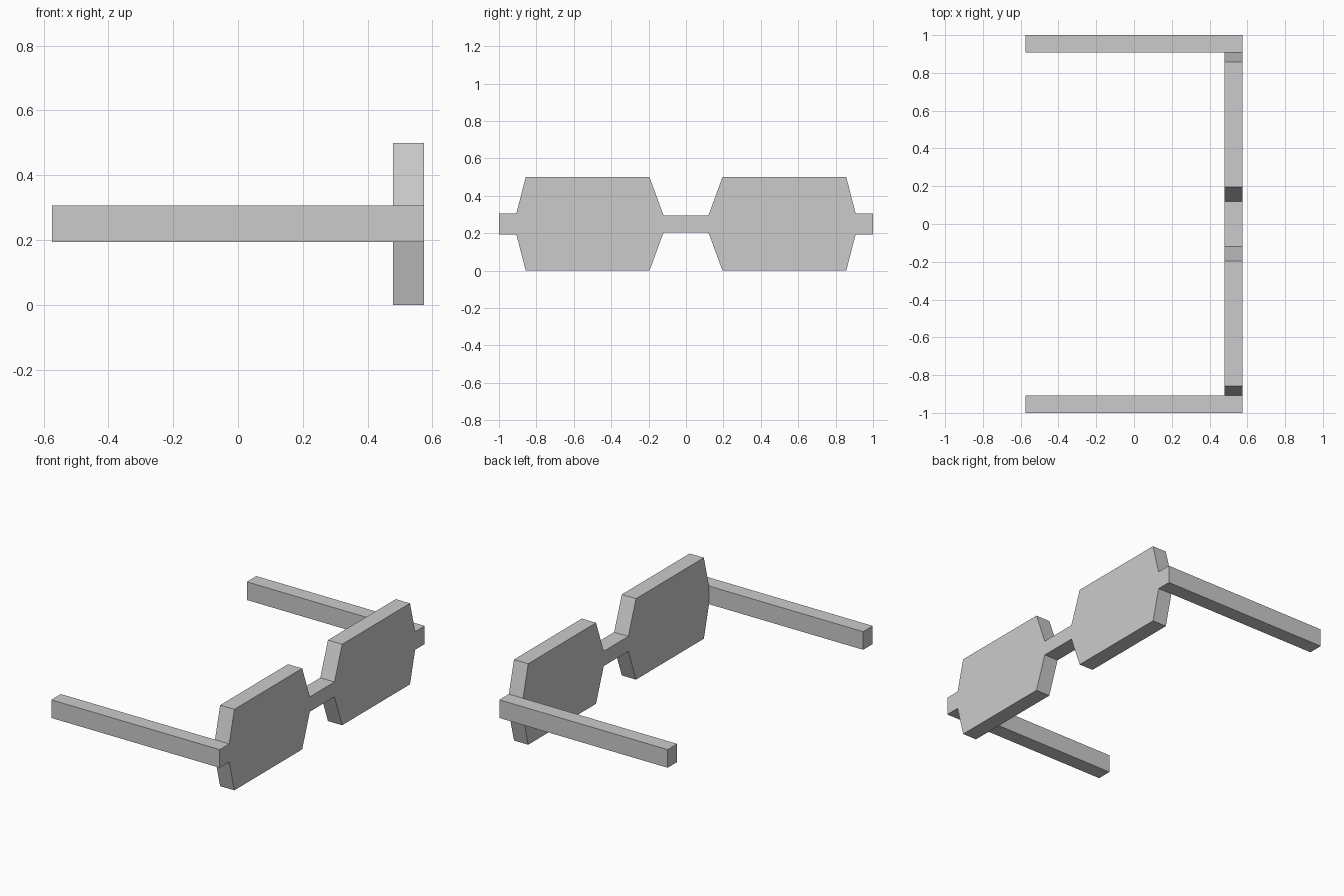
import bpy
import bmesh

if "Cube" in bpy.data.objects:
    bpy.data.objects.remove(bpy.data.objects["Cube"])

X_BACK, X_LENS, X_FRONT = -0.575, 0.478, 0.575   # arm tip, lens rear, lens front
Z_MID = 0.25

grey = bpy.data.materials.new("light grey")
grey.diffuse_color = (0.6, 0.6, 0.6, 1)
grey.use_nodes = True
grey.node_tree.nodes["Principled BSDF"].inputs["Base Color"].default_value = grey.diffuse_color


def prism(name, outline, x0, x1):
    """Extrude a closed (y, z) outline along x from x0 to x1."""
    bm = bmesh.new()
    face = bm.faces.new([bm.verts.new((x0, y, z)) for y, z in outline])
    ext = bmesh.ops.extrude_face_region(bm, geom=[face])
    verts = [v for v in ext["geom"] if isinstance(v, bmesh.types.BMVert)]
    bmesh.ops.translate(bm, verts=verts, vec=(x1 - x0, 0, 0))
    bmesh.ops.recalc_face_normals(bm, faces=bm.faces)
    mesh = bpy.data.meshes.new(name)
    bm.to_mesh(mesh)
    bm.free()
    mesh.materials.append(grey)
    obj = bpy.data.objects.new(name, mesh)
    bpy.context.collection.objects.link(obj)
    return obj


# Front frame: half profile (y, height from the centre line), mirrored in y and z
half = [(0.12, 0.046), (0.195, 0.25), (0.857, 0.25), (0.907, 0.056), (1.0, 0.056)]
top = [(-y, Z_MID + h) for y, h in reversed(half)] + [(y, Z_MID + h) for y, h in half]
bottom = [(y, 2 * Z_MID - z) for y, z in reversed(top)]
prism("front_frame", top + bottom, X_LENS, X_FRONT)

# Side arms: square bars running back from the end tabs
for side, name in ((-1, "near_arm"), (1, "far_arm")):
    y0, y1 = side * 0.907, side * 1.0
    z0, z1 = Z_MID - 0.056, Z_MID + 0.056
    prism(name, [(y0, z0), (y1, z0), (y1, z1), (y0, z1)], X_BACK, X_LENS)
